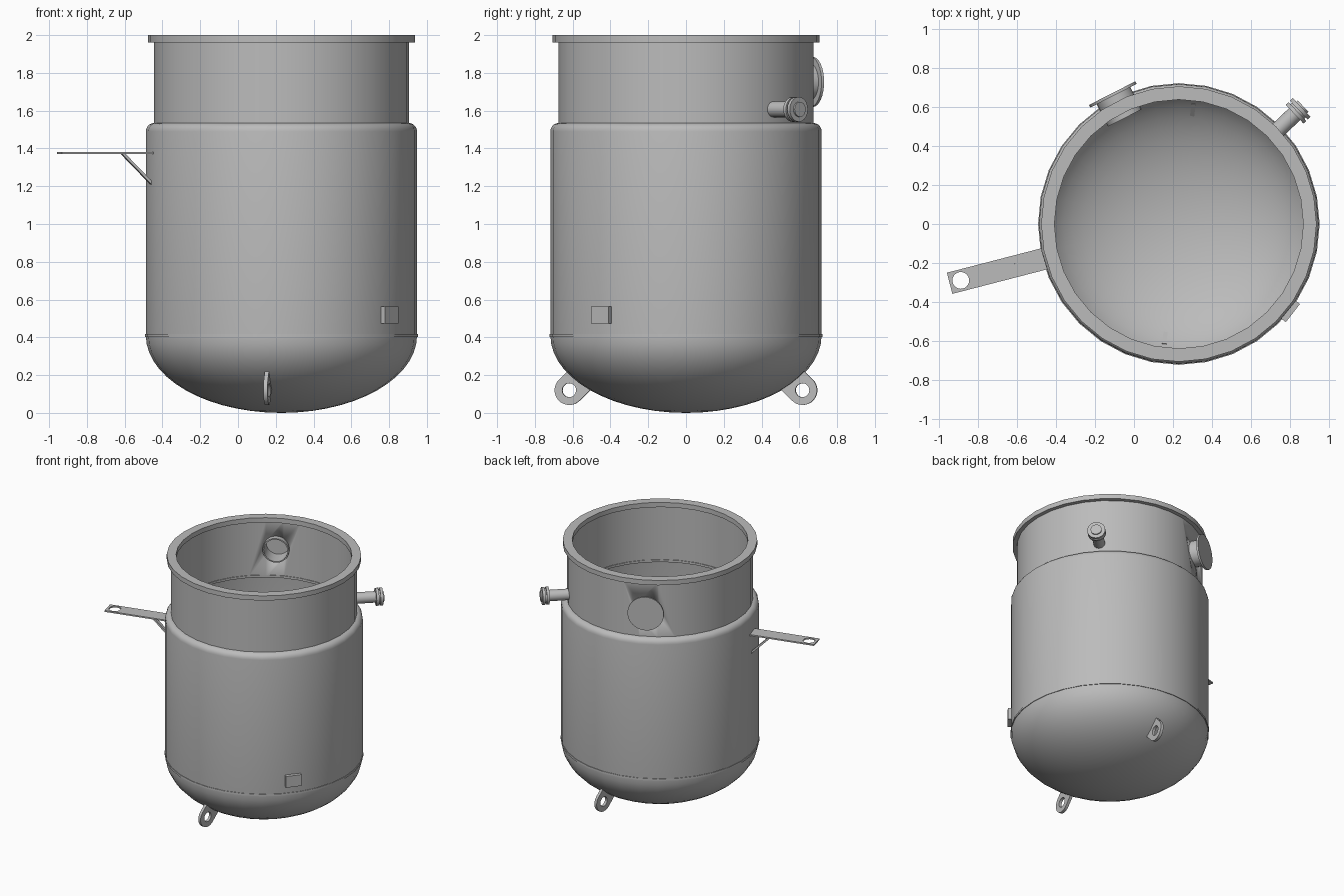
import bpy, bmesh
from math import sin, cos, pi, radians
from mathutils import Matrix

if "Cube" in bpy.data.objects:
    bpy.data.objects.remove(bpy.data.objects["Cube"])

CX = 0.23          # vessel axis
R = 0.718          # body radius

steel = bpy.data.materials.new("grey steel")
steel.use_nodes = True
GREY = (0.5, 0.5, 0.5, 1)
steel.diffuse_color = GREY
steel.node_tree.nodes["Principled BSDF"].inputs["Base Color"].default_value = GREY


def radial(angle, z=0.0):
    """Frame on the vessel axis whose x points outward at the angle."""
    return Matrix.Translation((CX, 0, z)) @ Matrix.Rotation(radians(angle), 4, 'Z')


LIE = Matrix.Rotation(pi / 2, 4, 'Y')      # turns z to point outward
STAND = Matrix.Rotation(pi / 2, 4, 'X')    # stands a flat outline upright


def finish(ob, matrix):
    ob.matrix_world = matrix
    ob.data.materials.clear()
    ob.data.materials.append(steel)
    bpy.ops.object.select_all(action='DESELECT')
    ob.select_set(True)
    bpy.context.view_layer.objects.active = ob
    bpy.ops.object.shade_smooth_by_angle(angle=radians(32))
    return ob


def from_bmesh(name, bm, matrix):
    bmesh.ops.recalc_face_normals(bm, faces=bm.faces)
    mesh = bpy.data.meshes.new(name)
    bm.to_mesh(mesh)
    bm.free()
    ob = bpy.data.objects.new(name, mesh)
    bpy.context.collection.objects.link(ob)
    return finish(ob, matrix)


def lathe(name, profile, matrix, sides=32, closed=True):
    """Spin (radius, height) points around z."""
    bm = bmesh.new()
    vs = [bm.verts.new((r, 0, z)) for r, z in profile]
    pairs = list(zip(vs, vs[1:])) + ([(vs[-1], vs[0])] if closed else [])
    edges = [bm.edges.new(p) for p in pairs]
    bmesh.ops.spin(bm, geom=vs + edges, axis=(0, 0, 1), cent=(0, 0, 0),
                   angle=2 * pi, steps=sides, use_merge=True)
    bmesh.ops.remove_doubles(bm, verts=bm.verts, dist=1e-5)
    return from_bmesh(name, bm, matrix)


def ring(r_in, r_out, z0, z1):
    return [(r_in, z0), (r_out, z0), (r_out, z1), (r_in, z1)]


def disc(r, z0, z1):
    return [(0, z0), (r, z0), (r, z1), (0, z1)]


def block(name, size, matrix):
    bm = bmesh.new()
    bmesh.ops.create_cube(bm, size=1, matrix=Matrix.Diagonal((*size, 1)))
    return from_bmesh(name, bm, matrix)


def holed_plate(name, outline, hole, hole_r, thickness, matrix):
    """Flat outline with a round hole, given thickness."""
    cu = bpy.data.curves.new(name, 'CURVE')
    cu.dimensions, cu.fill_mode, cu.extrude = '2D', 'BOTH', thickness / 2
    circle = [(hole[0] + hole_r * cos(2 * pi * i / 24),
               hole[1] + hole_r * sin(2 * pi * i / 24)) for i in range(24)]
    for pts in (outline, circle):
        sp = cu.splines.new('POLY')
        sp.points.add(len(pts) - 1)
        for p, (x, y) in zip(sp.points, pts):
            p.co = (x, y, 0, 1)
        sp.use_cyclic_u = True
    ob = bpy.data.objects.new(name, cu)
    bpy.context.collection.objects.link(ob)
    bpy.ops.object.select_all(action='DESELECT')
    ob.select_set(True)
    bpy.context.view_layer.objects.active = ob
    bpy.ops.object.convert(target='MESH')
    return finish(bpy.context.view_layer.objects.active, matrix)


AXIS = radial(0)

# Tank shell: domed bottom, straight wall, rounded shoulder, with thickness
SEAM, SHOULDER, FILLET, WALL = 0.41, 1.535, 0.045, 0.018


def shell(inset):
    r, depth, f = R - inset, SEAM - inset, FILLET - inset
    pts = [(r * sin(a), SEAM - depth * cos(a))
           for a in (pi / 2 * i / 14 for i in range(15))]
    top = SHOULDER - FILLET
    pts += [(r - f + f * cos(a), top + f * sin(a))
            for a in (pi / 2 * i / 5 for i in range(6))]
    return pts + [(0.65, SHOULDER - inset)]


lathe("tank_shell", shell(0) + shell(WALL)[::-1], AXIS, closed=False)
lathe("seam_band", ring(R - 0.01, R + 0.004, SEAM - 0.008, SEAM + 0.008), AXIS)

# Neck and rim
neck = lathe("neck", ring(0.655, 0.675, SHOULDER - 0.02, 1.97), AXIS)
lathe("rim_flange", ring(0.638, 0.706, 1.962, 2.0), AXIS)

# Rear port: opening in the neck, short sleeve and cover
PORT = radial(117, 1.752) @ LIE
cutter = lathe("port_cutter", disc(0.092, 0.5, 0.8), PORT, 24)
cutter.hide_render = True
cut = neck.modifiers.new("port_opening", 'BOOLEAN')
cut.operation, cut.object = 'DIFFERENCE', cutter
bpy.context.view_layer.objects.active = neck
bpy.ops.object.modifier_apply(modifier=cut.name)
bpy.data.objects.remove(cutter)
lathe("port_sleeve", ring(0.088, 0.097, 0.61, 0.742), PORT, 24)
lathe("port_cover", disc(0.133, 0.738, 0.753), PORT)

# Side nozzle: pipe, paired flanges and end cap
NOZZLE = radial(43.5, 1.607) @ LIE
lathe("nozzle_pipe", disc(0.042, 0.66, 0.84), NOZZLE, 20)
lathe("nozzle_flange", disc(0.066, 0.818, 0.838), NOZZLE, 20)
lathe("nozzle_gasket", disc(0.052, 0.836, 0.85), NOZZLE, 20)
lathe("nozzle_blank", disc(0.066, 0.848, 0.868), NOZZLE, 20)
lathe("nozzle_cap", disc(0.04, 0.866, 0.878), NOZZLE, 20)

# Side arm with an eye, and its diagonal brace
ARM = 194.5
holed_plate("side_arm", [(0.69, -0.056), (1.214, -0.056), (1.214, 0.056), (0.69, 0.056)],
            (1.155, 0), 0.043, 0.011, radial(ARM, 1.375))
block("arm_brace", (0.228, 0.03, 0.014),
      radial(ARM, 1.295) @ Matrix.Translation((0.79, 0, 0)) @ Matrix.Rotation(radians(-45), 4, 'Y'))

# Name plate holder on the lower wall
block("wall_pad", (0.04, 0.118, 0.09), radial(-38, 0.518) @ Matrix.Translation((0.722, 0, 0)))

# Lifting lugs under the dome: round end, straight shank running into the shell
LUG_R, REACH = 0.078, 0.085
tongue = [(LUG_R * cos(a), LUG_R * sin(a)) for a in (-pi / 2 + pi * i / 16 for i in range(17))]
tongue += [(-REACH, LUG_R), (-REACH, -LUG_R)]
for name, angle in (("front_lug", 263), ("back_lug", 83)):
    holed_plate(name, tongue, (0, 0), 0.037, 0.022,
                radial(angle, 0.12) @ STAND @ Matrix.Translation((0.622, 0, 0))
                @ Matrix.Rotation(radians(-45), 4, 'Z'))
